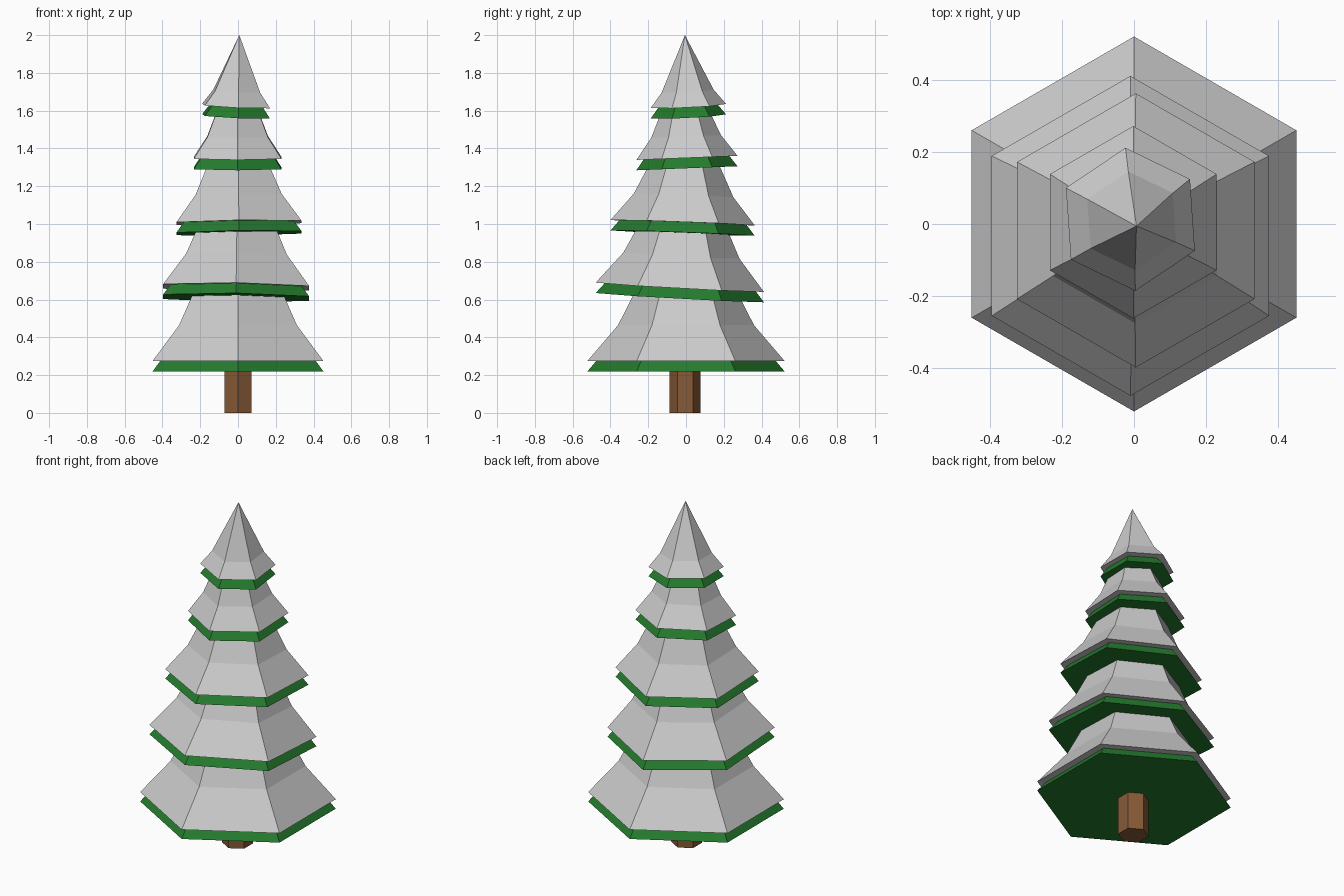
import bpy, bmesh
from math import cos, sin, radians, tau
from mathutils import Vector, Matrix

if "Cube" in bpy.data.objects:
    bpy.data.objects.remove(bpy.data.objects["Cube"])


def material(name, rgb):
    m = bpy.data.materials.new(name)
    m.diffuse_color = (*rgb, 1)
    m.use_nodes = True
    m.node_tree.nodes["Principled BSDF"].inputs["Base Color"].default_value = m.diffuse_color
    return m


def lathe_hex(name, profile, matrix, mat=None):
    """Six-sided solid from (radius, z) pairs; radius 0 makes a tip. A corner faces +y."""
    bm = bmesh.new()
    rings = []
    for r, z in profile:
        if r == 0:
            rings.append([bm.verts.new((0, 0, z))] * 6)
        else:
            rings.append([bm.verts.new((r * cos(tau * (i / 6 + .25)),
                                        r * sin(tau * (i / 6 + .25)), z)) for i in range(6)])
    bm.faces.new(rings[0][::-1])
    for lo, hi in zip(rings, rings[1:]):
        for i in range(6):
            j = (i + 1) % 6
            corners = [lo[i], lo[j], hi[j], hi[i]]
            bm.faces.new(list(dict.fromkeys(corners)))
    if profile[-1][0] > 0:
        bm.faces.new(rings[-1])
    mesh = bpy.data.meshes.new(name)
    bm.to_mesh(mesh)
    bm.free()
    if mat:
        mesh.materials.append(mat)
    ob = bpy.data.objects.new(name, mesh)
    ob.matrix_world = matrix
    bpy.context.collection.objects.link(ob)
    return ob


green = material("needles", (0.018, 0.2, 0.027))
brown = material("bark", (0.24, 0.1, 0.038))

# Trunk
lathe_hex("trunk", [(.082, 0), (.082, .3)], Matrix.Translation((0, -.005, 0)), brown)

# Tiers: snow rim centre, radius, height, slope along x and y, turn in degrees
tiers = [
    ((0, 0, .275), .522, .90, 0, 0, 0),
    ((-.01, -.033, .665), .446, .80, -.013, -.055, 0),
    ((.005, -.018, 1.007), .382, .69, .013, -.037, 0),
    ((-.002, .005, 1.35), .268, .54, 0, .04, 0),
    ((-.01, .013, 1.625), .2, .376, -.045, .05, 4),
]
for n, (centre, r, h, sx, sy, turn) in enumerate(tiers, 1):
    tilt = Vector((0, 0, 1)).rotation_difference(Vector((-sx, -sy, 1))).to_matrix().to_4x4()
    place = Matrix.Translation(centre) @ tilt @ Matrix.Rotation(radians(turn), 4, 'Z')
    shape = [(r, 0), (r * .69, h * .21), (0, h)]
    # Snow cover, with the same shape just below it as the branches
    lathe_hex(f"snow_{n}", shape, place)
    lathe_hex(f"branches_{n}", shape, Matrix.Translation((0, 0, -.055)) @ place, green)
